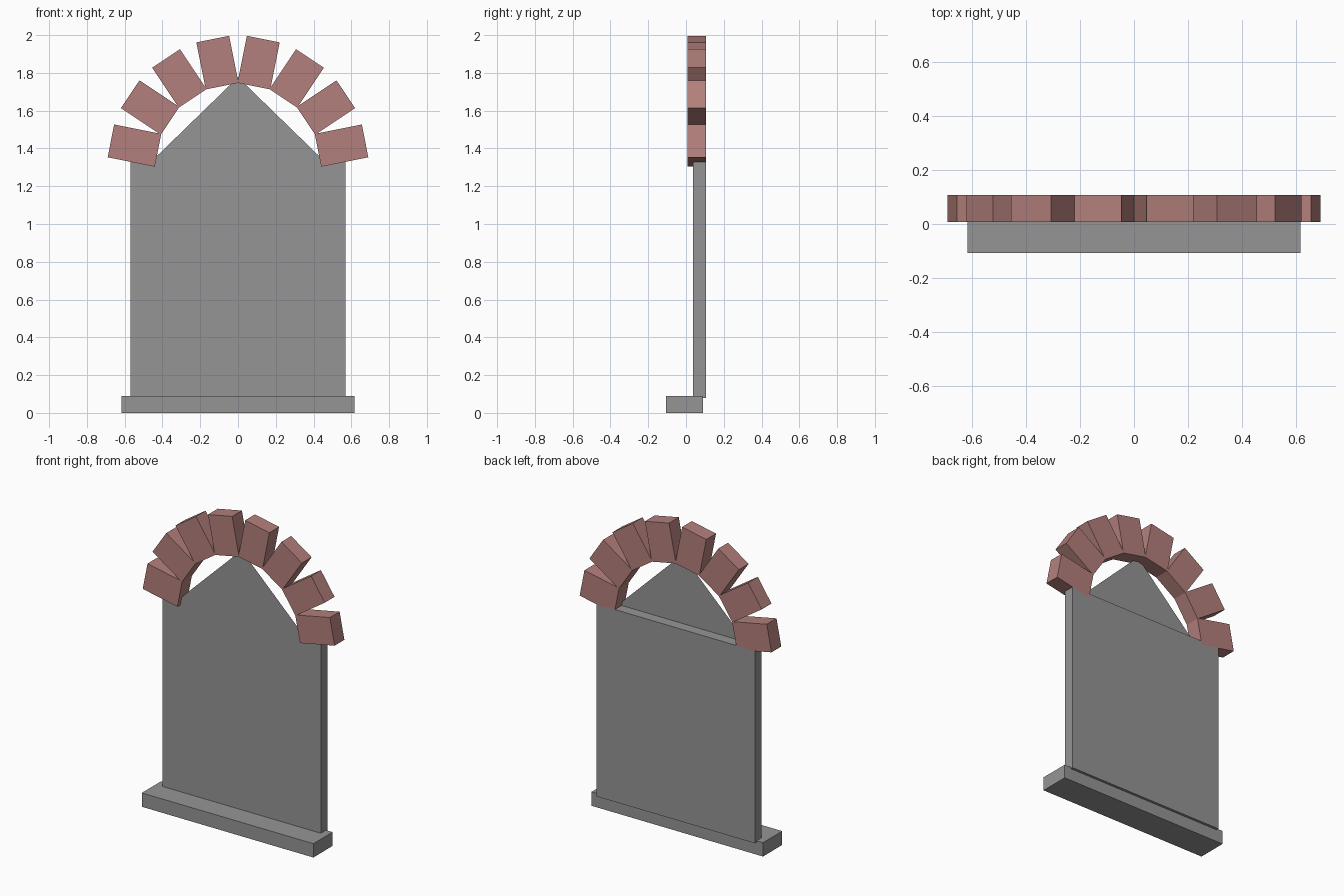
import bpy
import math
from mathutils import Matrix, Vector

cube = bpy.data.objects.get("Cube")
if cube:
    bpy.data.objects.remove(cube, do_unlink=True)


def make_material(name, colour):
    mat = bpy.data.materials.new(name)
    mat.use_nodes = True
    mat.diffuse_color = (*colour, 1)
    shader = next(n for n in mat.node_tree.nodes if n.type == "BSDF_PRINCIPLED")
    shader.inputs["Base Color"].default_value = (*colour, 1)
    return mat


stone = make_material("grey stone", (0.30, 0.30, 0.30))
brick = make_material("red brick", (0.45, 0.215, 0.20))


def box(name, low, high, mat, turn=0.0):
    """Box between two corners, turned about the y axis through its centre."""
    low, high = Vector(low), Vector(high)
    bpy.ops.mesh.primitive_cube_add(size=1)
    obj = bpy.context.object
    obj.name = obj.data.name = name
    obj.data.transform(Matrix.Rotation(turn, 4, "Y") @ Matrix.Diagonal((*(high - low), 1)))
    obj.location = (low + high) / 2
    obj.data.materials.append(mat)
    return obj


BACK = 0.107
PANEL_FRONT = 0.037
PANEL_TOP = 1.33

# Sill and rectangular panel
box("sill", (-0.617, -BACK, 0), (0.617, 0.09, 0.09), stone)
box("panel", (-0.57, PANEL_FRONT, 0.08), (0.57, BACK, PANEL_TOP), stone)

# Thin pointed sheet flush with the panel front
gable_mesh = bpy.data.meshes.new("gable")
gable_mesh.from_pydata(
    [(-0.46, PANEL_FRONT, PANEL_TOP), (0.46, PANEL_FRONT, PANEL_TOP), (0, PANEL_FRONT, 1.777)],
    [], [(0, 1, 2)])
gable_mesh.materials.append(stone)
gable = bpy.data.objects.new("gable", gable_mesh)
bpy.context.collection.objects.link(gable)

# Half ring of bricks
COUNT = 8
RADIUS = 0.559
CENTRE_Z = 1.306
half = Vector((0.0885, 0.05, 0.127))
for i in range(COUNT):
    tilt = math.pi * ((i + 0.5) / COUNT - 0.5)
    centre = Vector((RADIUS * math.sin(tilt), BACK - half.y, CENTRE_Z + RADIUS * math.cos(tilt)))
    box(f"arch_brick_{i + 1}", centre - half, centre + half, brick, tilt)
